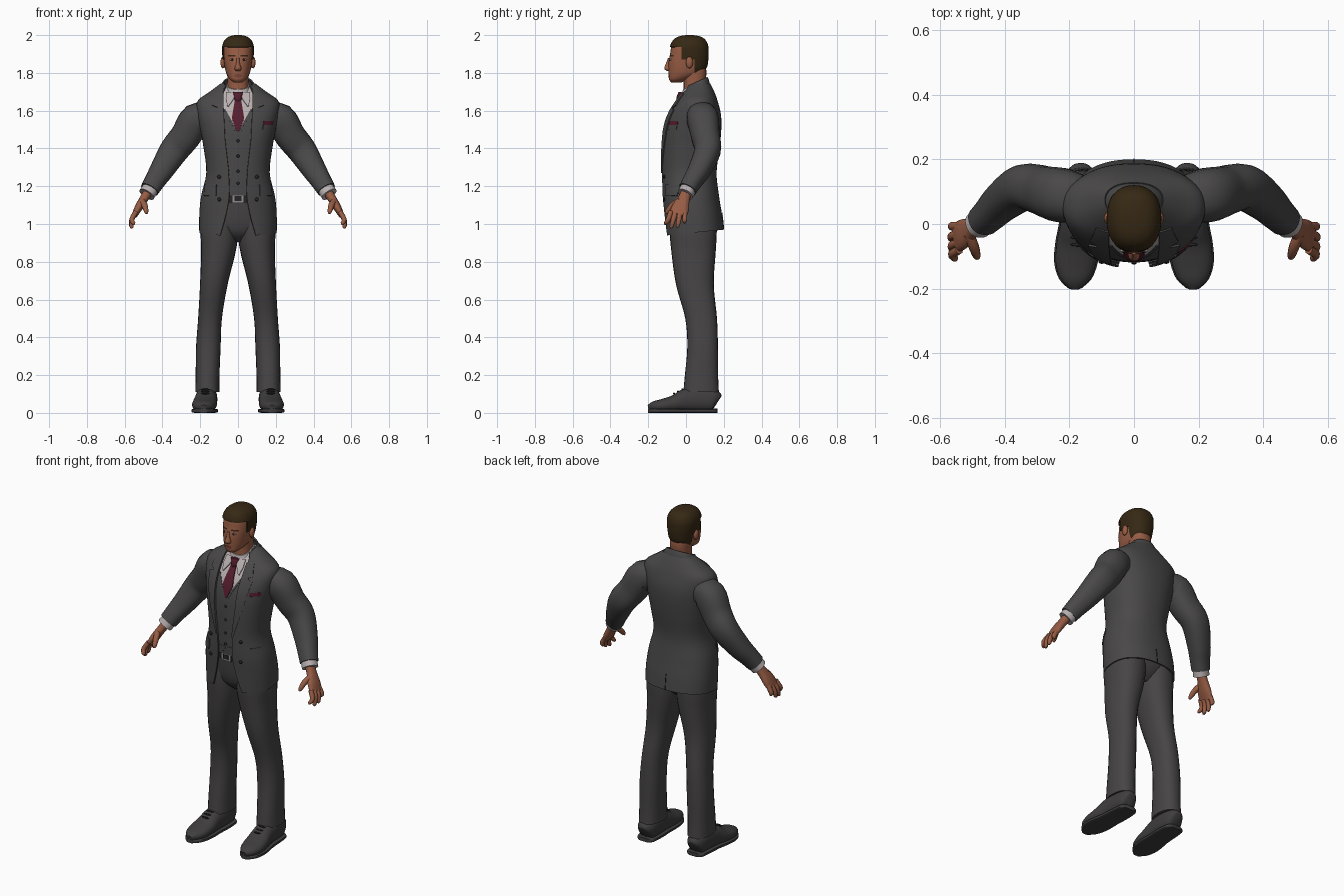
import bpy, bmesh, math
from mathutils import Vector, Matrix

if "Cube" in bpy.data.objects:
    bpy.data.objects.remove(bpy.data.objects["Cube"])

N = 2.3                                   # roundness of every cross-section
X, Y, Z = Vector((1, 0, 0)), Vector((0, 1, 0)), Vector((0, 0, 1))


def material(name, r, g, b):
    m = bpy.data.materials.new(name)
    m.use_nodes = True
    m.diffuse_color = (r, g, b, 1)
    bsdf = m.node_tree.nodes["Principled BSDF"]
    bsdf.inputs["Base Color"].default_value = (r, g, b, 1)
    bsdf.inputs["Roughness"].default_value = 0.8
    return m


suit = material("suit grey", .068, .065, .066)
trouser = material("trouser grey", .062, .058, .058)
leather = material("shoe grey", .05, .047, .047)
linen = material("shirt white", .48, .43, .43)
skin = material("skin brown", .31, .108, .058)
lip = material("lip brown", .2, .06, .04)
hair_brown = material("hair brown", .036, .021, .007)
wine = material("tie wine", .09, .012, .026)
metal = material("buckle grey", .28, .27, .27)
dark = material("button dark", .02, .018, .018)


def finish(name, bm, mats, mirror=False, thick=0):
    bmesh.ops.recalc_face_normals(bm, faces=bm.faces[:])
    if thick:
        bmesh.ops.solidify(bm, geom=bm.faces[:], thickness=thick)
        bmesh.ops.recalc_face_normals(bm, faces=bm.faces[:])
    mesh = bpy.data.meshes.new(name)
    bm.to_mesh(mesh)
    bm.free()
    for m in mats if isinstance(mats, list) else [mats]:
        mesh.materials.append(m)
    mesh.shade_smooth()
    mesh.set_sharp_from_angle(angle=math.radians(42))
    ob = bpy.data.objects.new(name, mesh)
    bpy.context.scene.collection.objects.link(ob)
    if mirror:
        ob.modifiers.new("Mirror", 'MIRROR')
    return ob


def smooth(pts, k=4):
    """Curve through all given rings."""
    out = []
    for i in range(len(pts) - 1):
        quad = (pts[max(i - 1, 0)], pts[i], pts[i + 1], pts[min(i + 2, len(pts) - 1)])
        for s in range(k):
            t = s / k
            out.append(tuple(.5 * (2 * b + (c - a) * t + (2 * a - 5 * b + 4 * c - d) * t * t
                                   + (3 * b - a - 3 * c + d) * t ** 3) for a, b, c, d in zip(*quad)))
    return out + [pts[-1]]


def loft(name, rings, mats, axis=None, ref=Y, seg=24, n=N, edit=None, **kw):
    """Skin over rings (x, y, z, half width, half depth[, half front gap])."""
    bm, rows = bmesh.new(), []
    gap = len(rings[0]) > 5
    for i, r in enumerate(rings):
        c = Vector(r[:3])
        ends = rings[max(i - 1, 0)], rings[min(i + 1, len(rings) - 1)]
        t = (axis or Vector(ends[1][:3]) - Vector(ends[0][:3])).normalized()
        u = ref.cross(t).normalized()
        v = t.cross(u)
        half = math.acos(min(1, r[5] / r[3]) ** (n / 2)) if gap else 0
        row = []
        for j in range(seg):
            th = -half + (math.pi + 2 * half) * j / (seg - 1) if gap else math.tau * j / seg
            co, si = math.cos(th), math.sin(th)
            row.append(bm.verts.new(c + u * math.copysign(r[3] * abs(co) ** (2 / n), co)
                                    + v * math.copysign(r[4] * abs(si) ** (2 / n), si)))
        rows.append(row)
    for a, b in zip(rows, rows[1:]):
        for j in range(seg - 1 if gap else seg):
            k = (j + 1) % seg
            bm.faces.new((a[j], a[k], b[k], b[j]))
    if not gap:
        bm.faces.new(rows[0])
        bm.faces.new(rows[-1])
    if edit:
        edit(bm)
    return finish(name, bm, mats, **kw)


def surf(rings, x, z, off=0.0, side=-1):
    """Point on the front (or back) of an upright loft."""
    lo, hi = next(((p, q) for p, q in zip(rings, rings[1:]) if p[2] <= z <= q[2]), rings[-2:])
    f = (z - lo[2]) / (hi[2] - lo[2])
    cy, a, b = (lo[i] + (hi[i] - lo[i]) * f for i in (1, 3, 4))
    return Vector((x, cy + side * (b * (1 - min(abs(x) / a, .97) ** N) ** (1 / N) + off), z))


def patch(name, rings, rows, mat, off=.004, thick=.006, side=-1, **kw):
    """Thin plate lying on a loft; rows are (z, x start, x end)."""
    bm, grid = bmesh.new(), []
    fine = [tuple(p + (q - p) * s / 4 for p, q in zip(a, b))
            for a, b in zip(rows, rows[1:]) for s in range(4)] + [rows[-1]]
    for z, x0, x1 in fine:
        grid.append([bm.verts.new(surf(rings, x0 + (x1 - x0) * j / 6, z, off, side)) for j in range(7)])
    for a, b in zip(grid, grid[1:]):
        for j in range(6):
            bm.faces.new((a[j], a[j + 1], b[j + 1], b[j]))
    finish(name, bm, mat, thick=thick, **kw)


def ball(name, loc, scale, mat, **kw):
    bm = bmesh.new()
    bmesh.ops.create_uvsphere(bm, u_segments=16, v_segments=10, radius=1,
                              matrix=Matrix.LocRotScale(Vector(loc), None, Vector(scale)))
    finish(name, bm, mat, **kw)


def cut(bm, co, no):
    bmesh.ops.bisect_plane(bm, geom=bm.verts[:] + bm.edges[:] + bm.faces[:],
                           plane_co=co, plane_no=no, dist=1e-5)


# Jacket: open shell, from (z, half width, front y, back y, half gap)
profile = [(.95, .205, -.112, .2, .095), (1.05, .205, -.118, .19, .065), (1.15, .195, -.126, .175, .047),
           (1.27, .168, -.13, .162, .05), (1.4, .182, -.13, .178, .066), (1.5, .2, -.122, .187, .074),
           (1.58, .215, -.098, .185, .077), (1.65, .215, -.055, .168, .078),
           (1.70, .15, -.02, .15, .078), (1.745, .09, .02, .128, .07)]
body = smooth([(0, (f + b) / 2, z, w, (b - f) / 2, g) for z, w, f, b, g in profile])


def drop_hem(bm):
    for v in bm.verts:
        if v.co.z < 1.1:
            v.co.z += .1 * v.co.y * (1.1 - v.co.z) / .15


loft("jacket", body, suit, axis=Z, seg=48, edit=drop_hem, thick=.008)
tilt = Vector((0, -.45, 1))
loft("jacket_collar", smooth([(0, .045, 1.695, .112, .092, .085), (0, .048, 1.73, .092, .08, .075),
                              (0, .05, 1.75, .078, .07, .066)]), suit, axis=tilt, seg=32, thick=.008)
patch("lapels", body, [(1.69, .077, .118), (1.63, .077, .138), (1.618, .077, .108), (1.604, .076, .142),
                       (1.45, .069, .112), (1.27, .048, .056)], suit, off=.007, mirror=True)
patch("pocket_flaps", body, [(1.21, .115, .178), (1.15, .118, .182)], suit, off=.007, mirror=True)
patch("breast_pocket", body, [(1.525, .135, .185), (1.5, .132, .18)], suit, off=.006)
patch("pocket_square", body, [(1.545, .138, .188), (1.522, .135, .185)], wine, off=.004)
patch("back_vent", body, [(.97, -.002, .002), (1.06, -.002, .002)], dark, off=.004, side=1, thick=.003)
for z in (1.25, 1.13):
    ball("jacket_buttons", surf(body, .1, z, .007), (.01, .006, .01), dark, mirror=True)

# Waistcoat and shirt front share one inner body, split along the V neck
inner = [(x, y, z, a - .013, b - .012) for x, y, z, a, b, g in body if 1.14 < z < 1.73]


def v_neck(bm):
    for s in (1, -1):
        cut(bm, (0, 0, 1.485), (s * 1.7, 0, -1))
    for f in bm.faces:
        c = f.calc_center_median()
        f.material_index = int(c.z > 1.485 + 1.7 * abs(c.x))


loft("waistcoat", inner, [suit, linen], axis=Z, seg=48, edit=v_neck)
patch("waistcoat_edges", inner, [(1.61, .068, .08), (1.487, 0, .012)], suit, off=.003, mirror=True)
patch("waistcoat_points", inner, [(1.2, 0, .07), (1.185, .004, .07), (1.15, .03, .04)], suit, off=.002, mirror=True)
for z in (1.44, 1.36, 1.28, 1.215):
    ball("waistcoat_button", surf(inner, 0, z, .002), (.008, .005, .008), dark)

# Shirt collar and tie
loft("shirt_collar", smooth([(0, .038, 1.685, .076, .077), (0, .041, 1.715, .067, .07),
                             (0, .043, 1.738, .061, .065)]), linen, axis=tilt)
patch("collar_points", inner, [(1.7, .012, .062), (1.665, .022, .065), (1.625, .05, .056)], linen,
      off=.014, mirror=True)
patch("tie_blade", inner, [(1.66, -.016, .016), (1.56, -.033, .033), (1.49, -.005, .005)], wine, off=.006)
loft("tie_knot", smooth([(0, -.03, 1.645, .015, .018), (0, -.03, 1.67, .022, .02),
                         (0, -.022, 1.698, .026, .018)]), wine, axis=Z)

# Sleeves, cuffs and hands
loft("sleeves", smooth([(.15, .075, 1.56, .07, .07), (.22, .088, 1.555, .086, .084), (.278, .103, 1.465, .081, .076),
                        (.338, .114, 1.39, .077, .07), (.402, .072, 1.288, .064, .06), (.44, .035, 1.228, .055, .052),
                        (.468, .008, 1.182, .05, .047)]), suit, mirror=True)
loft("shirt_cuffs", [(.455, .02, 1.2, .043, .042), (.483, -.004, 1.157, .044, .042)], linen, mirror=True)
loft("palms", smooth([(.472, .003, 1.175, .025, .028), (.5, -.012, 1.13, .023, .032), (.527, -.03, 1.085, .021, .046),
                      (.547, -.042, 1.047, .015, .046)]), skin, mirror=True)
fingers = [(-.08, .553, -.107, .995), (-.055, .563, -.077, .977), (-.03, .566, -.044, .982), (-.006, .56, -.008, 1.003)]
for name, (y, tx, ty, tz) in zip(("index", "middle", "ring", "little"), fingers):
    loft(name + "_fingers", smooth([(.54, y, 1.065, .013, .013), (.562, (y + ty) / 2, 1.025, .013, .013),
                                    (tx, ty, tz + .008, .01, .01), (tx, ty, tz, .004, .004)], 3),
         skin, seg=10, mirror=True)
loft("thumbs", smooth([(.512, -.03, 1.125, .016, .016), (.495, -.07, 1.1, .016, .016), (.486, -.098, 1.068, .012, .012),
                       (.484, -.106, 1.055, .005, .005)], 3), skin, seg=10, mirror=True, ref=X)

# Trousers and belt
loft("trouser_legs", smooth([(.162, .08, .11, .064, .094), (.161, .082, .2, .063, .088), (.157, .088, .35, .065, .081),
                             (.148, .08, .5, .063, .084), (.128, .047, .68, .073, .1), (.104, .04, .85, .091, .117),
                             (.097, .038, .97, .1, .125), (.088, .035, 1.1, .09, .12)]), trouser, axis=Z, mirror=True)
loft("trouser_seat", smooth([(0, .04, .905, .05, .06), (0, .036, .95, .13, .105), (0, .037, 1.02, .182, .127),
                             (0, .025, 1.15, .165, .126)]), trouser, axis=Z)
loft("belt", [(0, .02, 1.115, .17, .13), (0, .02, 1.155, .166, .13)], dark, axis=Z, seg=40)
belt = [(0, .02, 1.1, .17, .13), (0, .02, 1.17, .166, .13)]
patch("buckle", belt, [(1.16, -.03, .03), (1.11, -.03, .03)], metal, off=.003)
patch("buckle_middle", belt, [(1.148, -.018, .018), (1.122, -.018, .018)], dark, off=.009, thick=.003)

# Shoes
shoe = [(.165, .166, .055, .03, .04), (.165, .145, .064, .05, .06), (.166, .07, .072, .057, .068),
        (.17, 0, .066, .058, .062), (.175, -.06, .05, .064, .045), (.18, -.12, .04, .063, .035),
        (.182, -.17, .034, .046, .027), (.182, -.2, .028, .015, .014)]
loft("shoes", smooth(shoe), leather, ref=Z, mirror=True)
loft("soles", smooth([(x, y, .011, a + .004, .011) for x, y, z, a, b in shoe]), leather, ref=Z, n=5, mirror=True)
for y in (-.02, -.042, -.064):
    ball("laces", (.173, y, .124 + .48 * (y + .02)), (.024, .005, .005), dark, mirror=True)

# Head and neck
head = smooth([(0, -.05, 1.75, .022, .028), (0, -.04, 1.765, .042, .05), (0, -.01, 1.79, .059, .082),
               (0, .005, 1.82, .068, .098), (0, .01, 1.86, .074, .102), (0, .015, 1.9, .078, .099),
               (0, .017, 1.94, .077, .094), (0, .018, 1.97, .063, .078), (0, .018, 1.987, .04, .051),
               (0, .018, 1.994, .01, .013)])
loft("head", head, skin, axis=Z, seg=36)
loft("neck", smooth([(0, .045, 1.66, .06, .06), (0, .045, 1.74, .055, .057), (0, .046, 1.8, .058, .062),
                     (0, .04, 1.85, .06, .062)]), skin, axis=Z)


def hairline(bm):
    for z in (1.937, 1.87, 1.8):
        cut(bm, (0, 0, z), Z)
    for y in (-.025, .045):
        cut(bm, (0, y, 0), Y)
    bald = []
    for f in bm.faces:
        c = f.calc_center_median()
        if not (c.z > 1.937 or c.y > -.025 and c.z > 1.87 or c.y > .045 and c.z > 1.8):
            bald.append(f)
    bmesh.ops.delete(bm, geom=bald, context='FACES')


loft("hair", [(x, y, z + .006, a + .006, b + .006) for x, y, z, a, b in head], hair_brown,
     axis=Z, seg=36, edit=hairline, thick=.006)
ball("ears", (.08, .018, 1.855), (.013, .019, .031), skin, mirror=True)

# Face
loft("nose", smooth([(0, -.083, 1.88, .007, .012), (0, -.09, 1.85, .01, .016), (0, -.095, 1.823, .018, .02),
                     (0, -.09, 1.811, .012, .012)]), skin, axis=Z, seg=16)
ball("eyes", surf(head, .031, 1.87, -.004), (.013, .007, .006), linen, mirror=True)
ball("irises", surf(head, .031, 1.87, .002), (.006, .003, .006), dark, mirror=True)
patch("brows", head, [(1.894, .014, .052), (1.886, .013, .054)], hair_brown, off=.001, thick=.003, mirror=True)
patch("lips", head, [(1.793, -.01, .01), (1.786, -.025, .025), (1.776, -.012, .012)], lip, off=.001, thick=.004)
